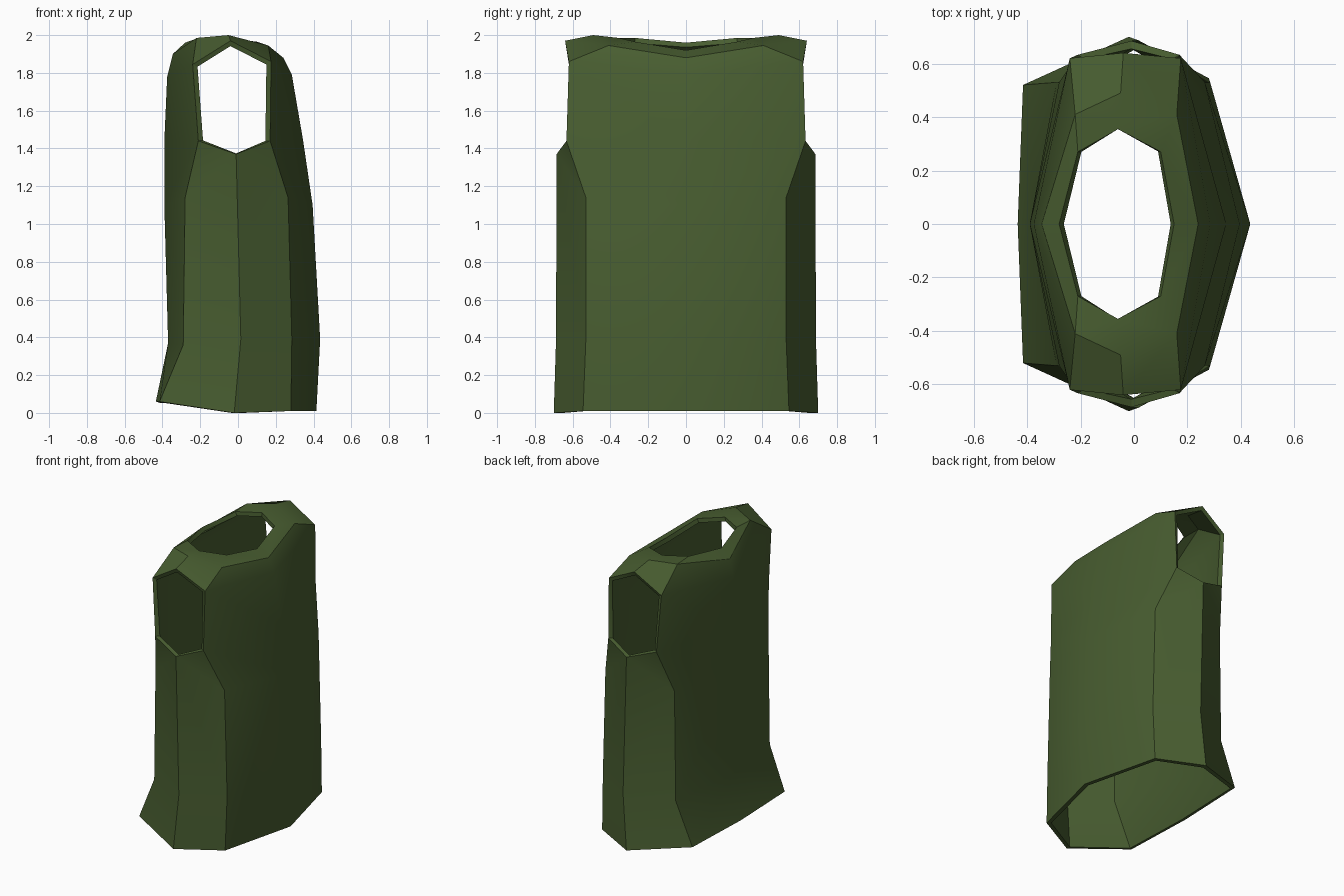
import bpy
import bmesh
import math

if "Cube" in bpy.data.objects:
    bpy.data.objects.remove(bpy.data.objects["Cube"])

# Cloth colour
cloth = bpy.data.materials.new("olive_green_cloth")
cloth.use_nodes = True
green = (0.065, 0.11, 0.03, 1)
cloth.diffuse_color = green
cloth.node_tree.nodes["Principled BSDF"].inputs["Base Color"].default_value = green

bm = bmesh.new()


def points(*coords):
    return [bm.verts.new(c) for c in coords]


def bridge(a, b):
    for i in range(len(a) - 1):
        bm.faces.new((a[i], a[i + 1], b[i + 1], b[i]))


# Body: half rings running chest centre, chest corner, side, back corner, back centre
hem = points((.415, 0, .01), (.28, .545, .01), (-.02, .70, 0), (-.415, .52, .06), (-.435, 0, .06))
waist = points((.435, 0, .39), (.285, .53, .39), (.015, .688, .39), (-.29, .53, .36), (-.37, 0, .37))
ribs = points((.395, 0, 1.1), (.265, .53, 1.14), (-.01, .685, 1.37), (-.28, .53, 1.14), (-.39, 0, 1.1))
bridge(hem, waist)
bridge(waist, ribs)

# Armhole edge, from the underarm up to the shoulder tip
underarm = ribs[2]
low_front, low_back = points((.17, .633, 1.44), (-.21, .633, 1.44))
top_front, top_back = points((.175, .62, 1.86), (-.24, .62, 1.845))
tip, ridge, neck_side = points((-.04, .64, 1.97), (-.05, .49, 2.0), (-.06, .355, 1.985))

# Chest and back: centre line, shoulder bend and neckline
chest = points((.345, 0, 1.44), (.285, 0, 1.79), (.24, 0, 1.88), (.16, .41, 1.945), (.1, .27, 1.965), (.15, 0, 1.92))
back = points((-.39, 0, 1.44), (-.375, 0, 1.78), (-.345, 0, 1.9), (-.22, .41, 1.985), (-.21, .27, 1.985), (-.28, 0, 1.96))

for line, low, top, corner, centre in ((chest, low_front, top_front, ribs[1], ribs[0]),
                                       (back, low_back, top_back, ribs[3], ribs[4])):
    mid, upper, bend, shoulder, neck, neck_mid = line
    for face in ((centre, corner, low, mid),
                 (corner, underarm, low),
                 (mid, low, top, upper),
                 (upper, top, shoulder, bend),
                 (bend, shoulder, neck, neck_mid),
                 (shoulder, ridge, neck_side, neck),
                 (shoulder, top, tip, ridge)):
        bm.faces.new(face)

bmesh.ops.recalc_face_normals(bm, faces=bm.faces)
mesh = bpy.data.meshes.new("vest")
bm.to_mesh(mesh)
bm.free()
mesh.materials.append(cloth)
vest = bpy.data.objects.new("vest", mesh)
bpy.context.collection.objects.link(vest)

# Second half and cloth thickness
mirror = vest.modifiers.new("mirror", "MIRROR")
mirror.use_axis = (False, True, False)
shell = vest.modifiers.new("thickness", "SOLIDIFY")
shell.thickness = 0.03
shell.offset = -1

bpy.context.view_layer.objects.active = vest
vest.select_set(True)
for name in ("mirror", "thickness"):
    bpy.ops.object.modifier_apply(modifier=name)
bpy.ops.object.shade_smooth_by_angle(angle=math.radians(30))
